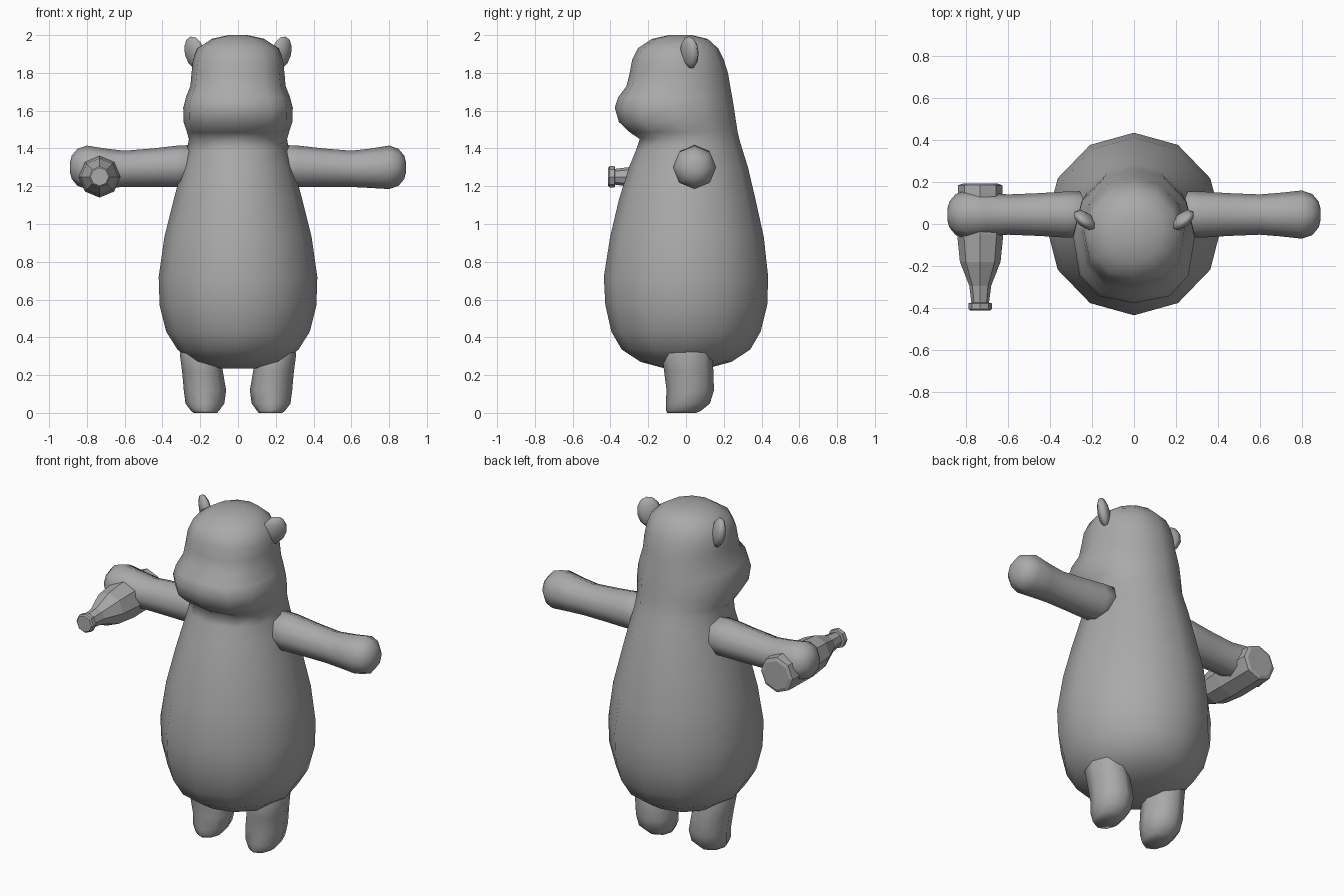
import bpy, bmesh, math
from mathutils import Matrix, Vector

grey = bpy.data.materials.new("soft_grey")
grey.diffuse_color = (0.4, 0.4, 0.4, 1)


def finish(name, bm, smooth=True):
    bmesh.ops.recalc_face_normals(bm, faces=bm.faces)
    for f in bm.faces:
        f.smooth = smooth
    me = bpy.data.meshes.new(name)
    bm.to_mesh(me)
    bm.free()
    me.materials.append(grey)
    ob = bpy.data.objects.new(name, me)
    bpy.context.collection.objects.link(ob)
    return ob


def loft(name, rings, smooth=True):
    """Bridge a list of point rings and cap both ends."""
    bm = bmesh.new()
    loops = [[bm.verts.new(p) for p in r] for r in rings]
    n = len(loops[0])
    for a, b in zip(loops, loops[1:]):
        for i in range(n):
            j = (i + 1) % n
            bm.faces.new((a[i], a[j], b[j], b[i]))
    bm.faces.new(loops[0])
    bm.faces.new(loops[-1])
    return finish(name, bm, smooth)


def oval(n, z, x0, x1, y0, y1, power=2.0):
    """Horizontal ring; power above 2 squares off its front half."""
    cx, cy, rx, ry = (x0 + x1) / 2, (y0 + y1) / 2, (x1 - x0) / 2, (y1 - y0) / 2
    pts = []
    for i in range(n):
        t = 2 * math.pi * i / n
        c, s = math.cos(t), math.sin(t)
        e = 2 / power if s < -1e-6 else 1
        pts.append((cx + rx * math.copysign(abs(c) ** e, c),
                    cy + ry * math.copysign(abs(s) ** e, s), z))
    return pts


# Body and head in one shape: z, half width, front y, back y, front squareness
body = [
    (0.235, 0.10, -0.11, 0.11, 2), (0.27, 0.24, -0.24, 0.24, 2),
    (0.335, 0.32, -0.34, 0.34, 2), (0.43, 0.38, -0.395, 0.395, 2),
    (0.57, 0.415, -0.427, 0.43, 2), (0.72, 0.42, -0.435, 0.435, 2),
    (0.93, 0.39, -0.402, 0.412, 2), (1.13, 0.34, -0.355, 0.368, 2),
    (1.30, 0.295, -0.302, 0.328, 2), (1.39, 0.27, -0.265, 0.30, 2.1),
    (1.45, 0.26, -0.245, 0.282, 2.3), (1.485, 0.27, -0.297, 0.274, 2.5),
    (1.54, 0.288, -0.355, 0.265, 2.6), (1.615, 0.29, -0.377, 0.254, 2.6),
    (1.67, 0.276, -0.36, 0.245, 2.6), (1.73, 0.252, -0.315, 0.234, 2.5),
    (1.80, 0.246, -0.298, 0.222, 2.4), (1.87, 0.238, -0.285, 0.20, 2.3),
    (1.93, 0.215, -0.255, 0.17, 2.2), (1.98, 0.14, -0.18, 0.115, 2),
    (2.0, 0.05, -0.09, 0.03, 2)]
loft("body", [oval(12, z, -w, w, f, b, p) for z, w, f, b, p in body])

# Arm along x: x, radius, centre z
arm = [(0.20, 0.11, 1.31), (0.32, 0.11, 1.305), (0.45, 0.102, 1.298),
       (0.60, 0.096, 1.292), (0.70, 0.104, 1.295), (0.80, 0.115, 1.30),
       (0.85, 0.098, 1.30), (0.88, 0.062, 1.30), (0.89, 0.025, 1.30)]
# Leg: z, inner x, outer x, front y, back y
leg = [(0.0, 0.11, 0.235, -0.10, 0.055), (0.012, 0.10, 0.25, -0.105, 0.08),
       (0.05, 0.072, 0.278, -0.107, 0.127), (0.12, 0.063, 0.287, -0.103, 0.148),
       (0.22, 0.08, 0.296, -0.116, 0.145), (0.31, 0.10, 0.308, -0.126, 0.14),
       (0.38, 0.12, 0.29, -0.10, 0.12)]

for side, tag in ((-1, "right"), (1, "left")):
    loft(tag + "_arm", [[(side * x, 0.045 + r * math.cos(k * math.pi / 4),
                          z + r * math.sin(k * math.pi / 4)) for k in range(8)]
                        for x, r, z in arm])
    loft(tag + "_leg", [[(side * x, y, zz) for x, y, zz in oval(8, z, a, b, f, k)]
                        for z, a, b, f, k in leg])
    # Ear: flattened ball turned diagonally and leaning outwards
    bm = bmesh.new()
    bmesh.ops.create_uvsphere(bm, u_segments=8, v_segments=6, radius=1)
    bmesh.ops.scale(bm, vec=Vector((0.068, 0.034, 0.088)), verts=bm.verts)
    turn = (Matrix.Rotation(side * math.radians(14), 3, 'Y')
            @ Matrix.Rotation(side * math.radians(40), 3, 'Z'))
    bmesh.ops.rotate(bm, cent=(0, 0, 0), matrix=turn, verts=bm.verts)
    bmesh.ops.translate(bm, vec=(side * 0.23, 0.018, 1.907), verts=bm.verts)
    finish(tag + "_ear", bm)

# Bottle held in the right hand, axis along y: y, radius
bottle = [(0.192, 0.085), (0.185, 0.105), (0.15, 0.107), (-0.05, 0.11),
          (-0.18, 0.097), (-0.295, 0.052), (-0.375, 0.042), (-0.378, 0.056),
          (-0.405, 0.056), (-0.412, 0.048)]
loft("bottle", [[(-0.733 + r * math.cos(k * math.pi / 4), y,
                  1.25 + r * math.sin(k * math.pi / 4)) for k in range(8)]
                for y, r in bottle], smooth=False)
